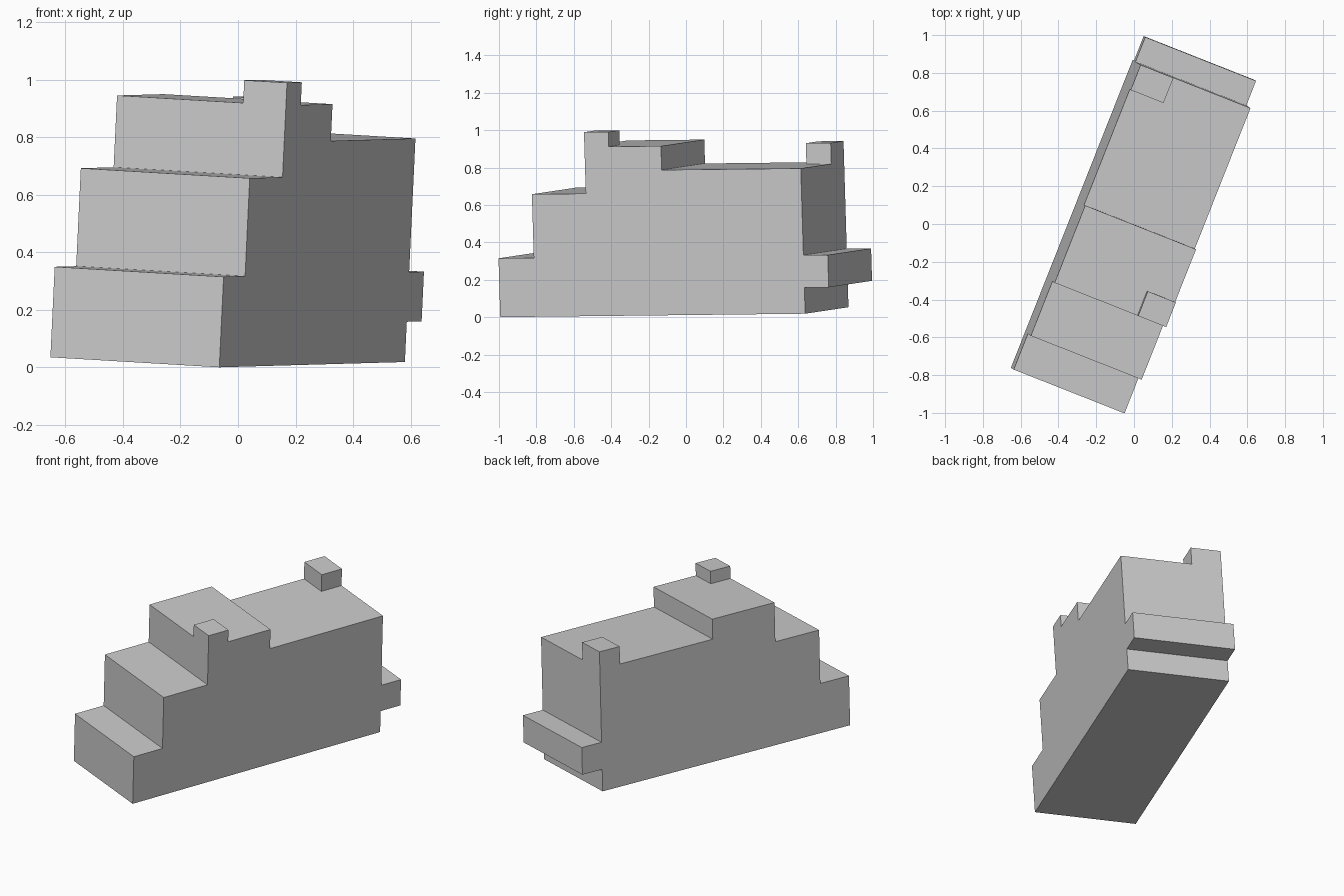
import bpy, bmesh
from mathutils import Vector, Matrix

if "Cube" in bpy.data.objects:
    bpy.data.objects.remove(bpy.data.objects["Cube"])

# Tilted frame: v = across to the right, u = lengthwise to the back, w = up
u = Vector((0.368, 0.930, 0.0105)).normalized()
v = Vector((0.926, -0.371, -0.055))
v = (v - u * v.dot(u)).normalized()
w = v.cross(u)
frame = Matrix((v, u, w)).transposed().to_4x4()
frame.translation = (-0.065, -0.993, 0)
WIDTH = 0.632


def extrude_profile(name, profile, x0, x1):
    """Extrude a (length, height) outline across the width from x0 to x1."""
    bm = bmesh.new()
    face = bm.faces.new([bm.verts.new((x0, a, c)) for a, c in profile])
    ext = bmesh.ops.extrude_face_region(bm, geom=[face])["geom"]
    bmesh.ops.translate(bm, vec=(x1 - x0, 0, 0),
                        verts=[g for g in ext if isinstance(g, bmesh.types.BMVert)])
    bmesh.ops.recalc_face_normals(bm, faces=bm.faces)
    bm.transform(frame)
    mesh = bpy.data.meshes.new(name)
    bm.to_mesh(mesh)
    bm.free()
    obj = bpy.data.objects.new(name, mesh)
    bpy.context.collection.objects.link(obj)
    return obj


def rect(a0, a1, c0, c1):
    return [(a0, c0), (a1, c0), (a1, c1), (a0, c1)]


# Stepped body with the ledge along the back
LENGTH = 1.753
extrude_profile("stepped_body", [
    (0, 0), (LENGTH, 0), (LENGTH, 0.14), (1.893, 0.14), (1.893, 0.313),
    (LENGTH, 0.313), (LENGTH, 0.778), (0.953, 0.778), (0.953, 0.906),
    (0.513, 0.906), (0.513, 0.656), (0.203, 0.656), (0.203, 0.315), (0, 0.315),
], -WIDTH, 0)

# Small corner posts
extrude_profile("front_right_post", rect(0.513, 0.653, 0.906, 0.985), -0.16, 0)
extrude_profile("back_left_post", rect(1.61, LENGTH, 0.778, 0.89), -WIDTH, -0.445)
